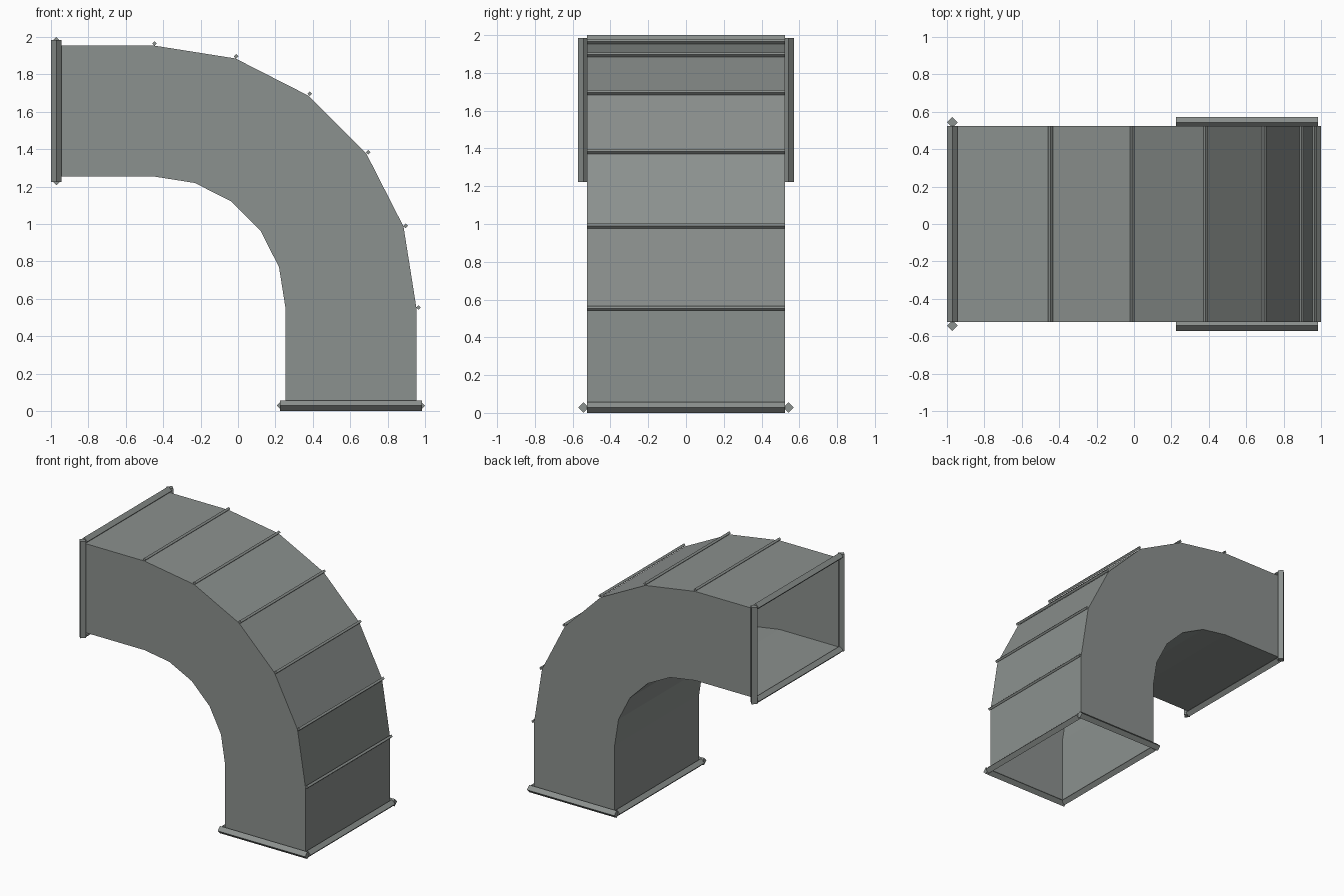
import bpy, bmesh, math
from mathutils import Matrix, Vector

if "Cube" in bpy.data.objects:
    bpy.data.objects.remove(bpy.data.objects["Cube"])

CX, CZ = -0.4465, 0.5535      # centre of the bend
R_IN, R_OUT = 0.7, 1.4        # inner and outer bend radius
HALF_W = 0.525                # half width of the duct
STRAIGHT = 0.525              # straight length at each end
SEGS = 5
BAR_R, BAR_OFF = 0.0285, 0.018
RIB_R, RIB_OFF = 0.0125, 0.012

metal = bpy.data.materials.new("galvanised grey")
metal.diffuse_color = (0.26, 0.282, 0.271, 1)
metal.use_nodes = True
metal.node_tree.nodes["Principled BSDF"].inputs["Base Color"].default_value = metal.diffuse_color


def add_object(name, bm):
    mesh = bpy.data.meshes.new(name)
    bm.to_mesh(mesh)
    bm.free()
    mesh.materials.append(metal)
    ob = bpy.data.objects.new(name, mesh)
    bpy.context.collection.objects.link(ob)
    return ob


def diamond_bar(name, centre, axis, length, radius):
    """Four-sided bar standing on its edge, running along one axis."""
    rot = {"X": Matrix.Rotation(math.pi / 2, 4, "Y"),
           "Y": Matrix.Rotation(math.pi / 2, 4, "X"),
           "Z": Matrix.Identity(4)}[axis]
    bm = bmesh.new()
    bmesh.ops.create_cone(bm, cap_ends=True, segments=4, radius1=radius, radius2=radius,
                          depth=length, matrix=Matrix.Translation(centre) @ rot)
    add_object(name, bm)


def path(radius):
    """Side profile: straight, faceted quarter bend, straight."""
    pts = [(CX + radius, CZ - STRAIGHT)]
    for i in range(SEGS + 1):
        a = math.pi / 2 * i / SEGS
        pts.append((CX + radius * math.cos(a), CZ + radius * math.sin(a)))
    pts.append((CX - STRAIGHT, CZ + radius))
    return pts


# Duct: open rectangular sheet-metal tube
bm = bmesh.new()
rings = []
for (ix, iz), (ox, oz) in zip(path(R_IN), path(R_OUT)):
    corners = [(ix, -HALF_W, iz), (ox, -HALF_W, oz), (ox, HALF_W, oz), (ix, HALF_W, iz)]
    rings.append([bm.verts.new(c) for c in corners])
for a, b in zip(rings, rings[1:]):
    for k in range(4):
        n = (k + 1) % 4
        bm.faces.new((a[k], a[n], b[n], b[k]))
bmesh.ops.recalc_face_normals(bm, faces=bm.faces)
add_object("duct_elbow", bm)

# Flange frames round both openings
mid = (R_IN + R_OUT) / 2
side_len = R_OUT - R_IN + 0.06
bottom_z, end_x = CZ - STRAIGHT, CX - STRAIGHT
for s in (-1, 1):
    y = s * (HALF_W + BAR_OFF)
    r = mid + s * ((R_OUT - R_IN) / 2 + BAR_OFF)
    diamond_bar("bottom_flange_side", Vector((CX + mid, y, bottom_z)), "X", side_len, BAR_R)
    diamond_bar("bottom_flange_cross", Vector((CX + r, 0, bottom_z)), "Y", 2 * HALF_W, BAR_R)
    diamond_bar("end_flange_side", Vector((end_x, y, CZ + mid)), "Z", side_len, BAR_R)
    diamond_bar("end_flange_cross", Vector((end_x, 0, CZ + r)), "Y", 2 * HALF_W, BAR_R)

# Seam ribs across the outer bend
for i in range(SEGS + 1):
    a = math.pi / 2 * i / SEGS
    r = R_OUT + RIB_OFF
    diamond_bar("seam_rib", Vector((CX + r * math.cos(a), 0, CZ + r * math.sin(a))),
                "Y", 2 * HALF_W, RIB_R)
